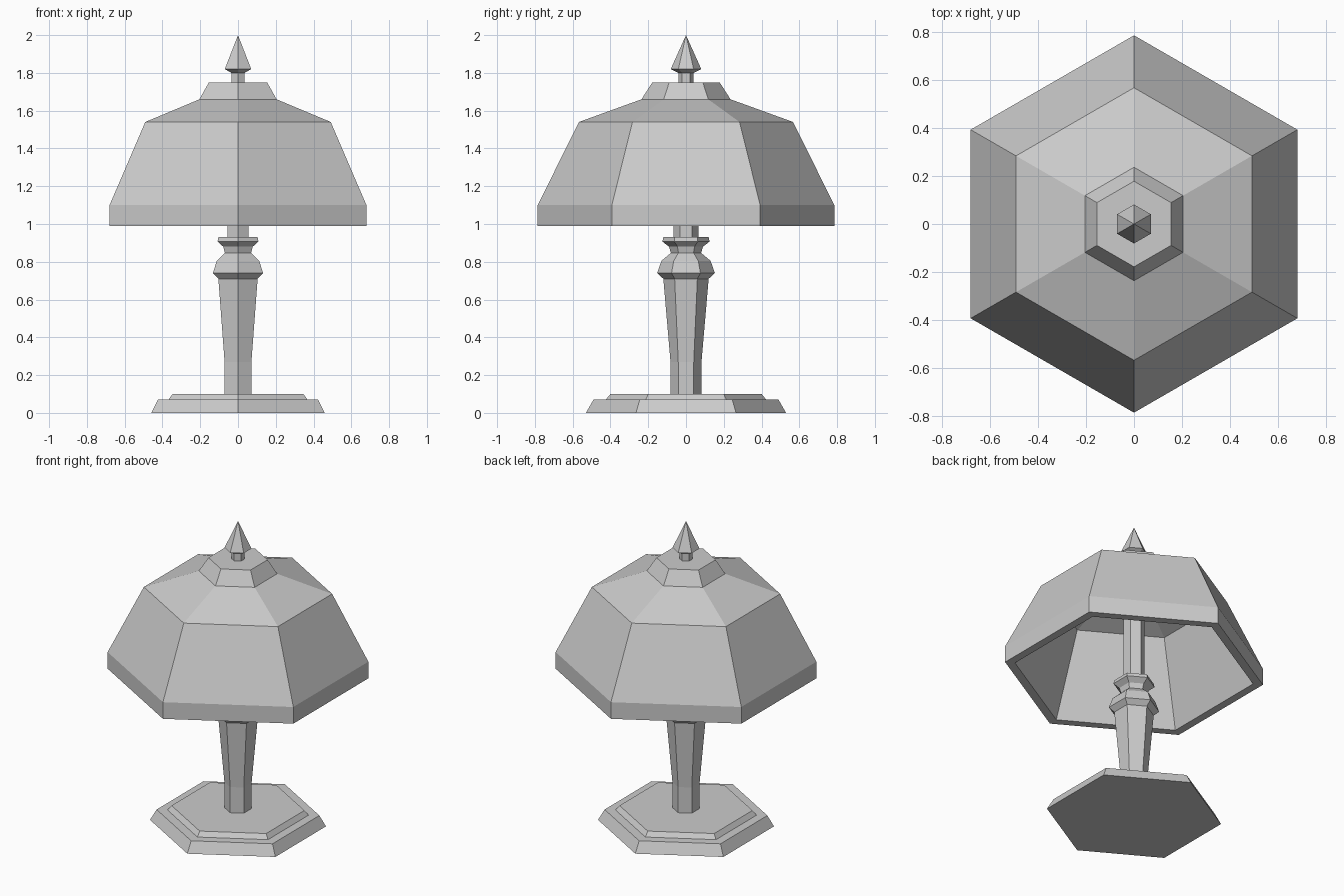
import bpy, bmesh, math

if "Cube" in bpy.data.objects:
    bpy.data.objects.remove(bpy.data.objects["Cube"])

SIDES = 6


def hex_turned(name, profile):
    """Revolve an (outer radius, z) profile into a flat six-sided solid, capped at both ends."""
    bm = bmesh.new()
    rings = []
    for r, z in profile:
        if r == 0:
            rings.append([bm.verts.new((0, 0, z))] * SIDES)
        else:
            rings.append([bm.verts.new((r * math.cos(a), r * math.sin(a), z))
                          for a in (math.pi / 2 + math.tau * i / SIDES for i in range(SIDES))])
    for low, high in zip(rings, rings[1:]):
        for i in range(SIDES):
            j = (i + 1) % SIDES
            corners = [low[i], low[j], high[j], high[i]]
            bm.faces.new(list(dict.fromkeys(corners)))
    for (r, z), ring in ((profile[0], rings[0]), (profile[-1], rings[-1])):
        if r > 0:
            bm.faces.new(ring)
    bmesh.ops.recalc_face_normals(bm, faces=bm.faces)
    mesh = bpy.data.meshes.new(name)
    bm.to_mesh(mesh)
    bm.free()
    obj = bpy.data.objects.new(name, mesh)
    bpy.context.collection.objects.link(obj)
    return obj


# Stepped foot
hex_turned("base", [(0.53, 0), (0.49, 0.07), (0.425, 0.07), (0.40, 0.10)])

# Tapered stem with turned collar
hex_turned("column", [(0.082, 0.10), (0.082, 0.27), (0.12, 0.71), (0.153, 0.74),
                      (0.13, 0.805), (0.08, 0.847), (0.09, 0.88), (0.125, 0.907),
                      (0.12, 0.93)])

# Rod carrying the shade
hex_turned("rod", [(0.065, 0.93), (0.065, 1.64)])

# Hollow shade: inner ceiling, down the inside, round the rim and up the outside
hex_turned("shade", [(0.21, 1.635), (0.53, 1.525), (0.725, 0.99), (0.785, 0.99),
                     (0.785, 1.10), (0.567, 1.54), (0.236, 1.66), (0.178, 1.75)])

# Pointed finial on a short neck
hex_turned("finial", [(0.04, 1.75), (0.04, 1.80), (0.081, 1.82), (0, 2.0)])
